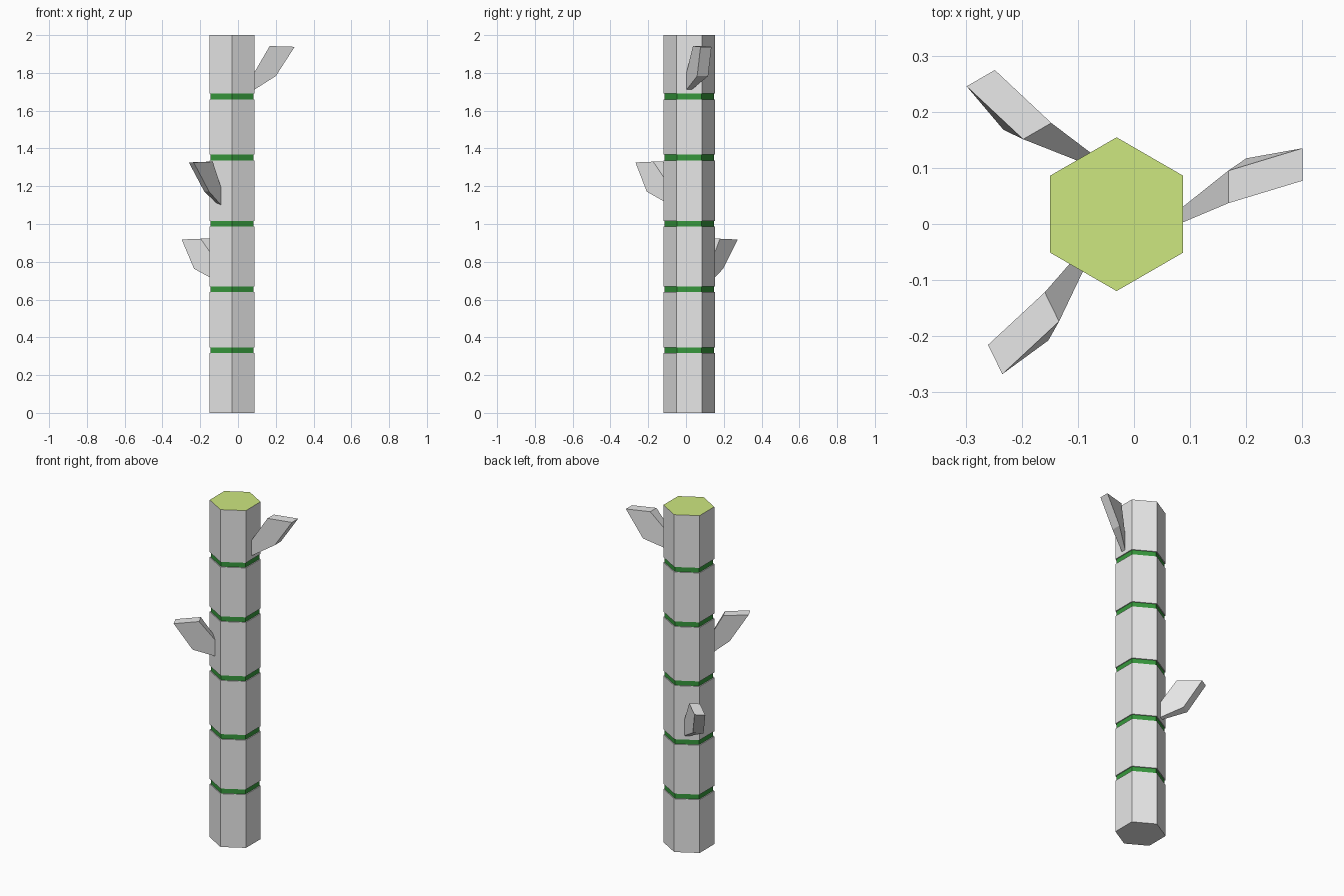
import bpy, bmesh
from math import cos, sin, pi, radians
from mathutils import Matrix, Vector

cube = bpy.data.objects.get("Cube")
if cube:
    bpy.data.objects.remove(cube, do_unlink=True)


def material(name, rgb):
    m = bpy.data.materials.new(name)
    m.use_nodes = True
    m.diffuse_color = (*rgb, 1)
    m.node_tree.nodes["Principled BSDF"].inputs["Base Color"].default_value = (*rgb, 1)
    return m


grey = material("pale_grey", (0.8, 0.8, 0.8))
green = material("joint_green", (0.037, 0.31, 0.045))
lime = material("cut_lime", (0.68, 0.89, 0.24))


def finish(bm, name, mats):
    bmesh.ops.recalc_face_normals(bm, faces=bm.faces)
    mesh = bpy.data.meshes.new(name)
    bm.to_mesh(mesh)
    bm.free()
    for m in mats:
        mesh.materials.append(m)
    ob = bpy.data.objects.new(name, mesh)
    bpy.context.collection.objects.link(ob)
    return ob


CENTRE = Vector((-0.031, 0.0175, 0))
RADIUS = 0.137
NOTCH = 0.006
joints = [0.331, 0.654, 1.002, 1.352, 1.675]

# Hexagonal stalk with a shallow recessed band at each joint
profile = [(RADIUS, 0)]
for z in joints:
    lo, hi = z - 0.015, z + 0.015
    profile += [(RADIUS, lo), (RADIUS - NOTCH, lo), (RADIUS - NOTCH, hi), (RADIUS, hi)]
profile.append((RADIUS, 2))

bm = bmesh.new()
loops = []
for r, z in profile:
    loops.append([bm.verts.new(CENTRE + Vector((r * cos(a), r * sin(a), z)))
                  for a in (pi / 2 + i * pi / 3 for i in range(6))])
for k, (low, high) in enumerate(zip(loops, loops[1:])):
    for i in range(6):
        j = (i + 1) % 6
        f = bm.faces.new((low[i], low[j], high[j], high[i]))
        f.material_index = 1 if k % 4 == 2 else 0
bm.faces.new(loops[0][::-1])
top = bm.faces.new(loops[-1])
# Cut end with a thin grey rim
bmesh.ops.inset_individual(bm, faces=[top], thickness=0.003)
top.material_index = 2
finish(bm, "stalk", [grey, green, lime])

# Leaf outline: x, near y, far y, z (narrow at the stalk, wide beyond the knee)
leaf = [(0.085, 0.002, 0.029, 1.71),
        (0.2, 0.059, 0.117, 1.783),
        (0.3, 0.077, 0.135, 1.938),
        (0.168, 0.037, 0.095, 1.942),
        (0.085, 0.002, 0.029, 1.80)]


def add_leaf(name, turn, pivot, target, drop):
    bm = bmesh.new()
    near = [bm.verts.new((x, a, z)) for x, a, b, z in leaf]
    far = [bm.verts.new((x, b, z)) for x, a, b, z in leaf]
    bm.faces.new(near)
    bm.faces.new(far[::-1])
    for i in range(len(leaf)):
        j = (i + 1) % len(leaf)
        bm.faces.new((near[i], far[i], far[j], near[j]))
    move = (Matrix.Translation(target - Vector((0, 0, drop)))
            @ Matrix.Rotation(radians(turn), 4, 'Z') @ Matrix.Translation(-pivot))
    bmesh.ops.transform(bm, matrix=move, verts=bm.verts)
    finish(bm, name, [grey])


add_leaf("upper_leaf", 0, CENTRE, CENTRE, 0)
add_leaf("lower_leaf", 120, CENTRE, CENTRE, 1.02)
add_leaf("middle_leaf", 206, Vector((0.088, 0.003, 0)), Vector((-0.102, -0.056, 0)), 0.612)
